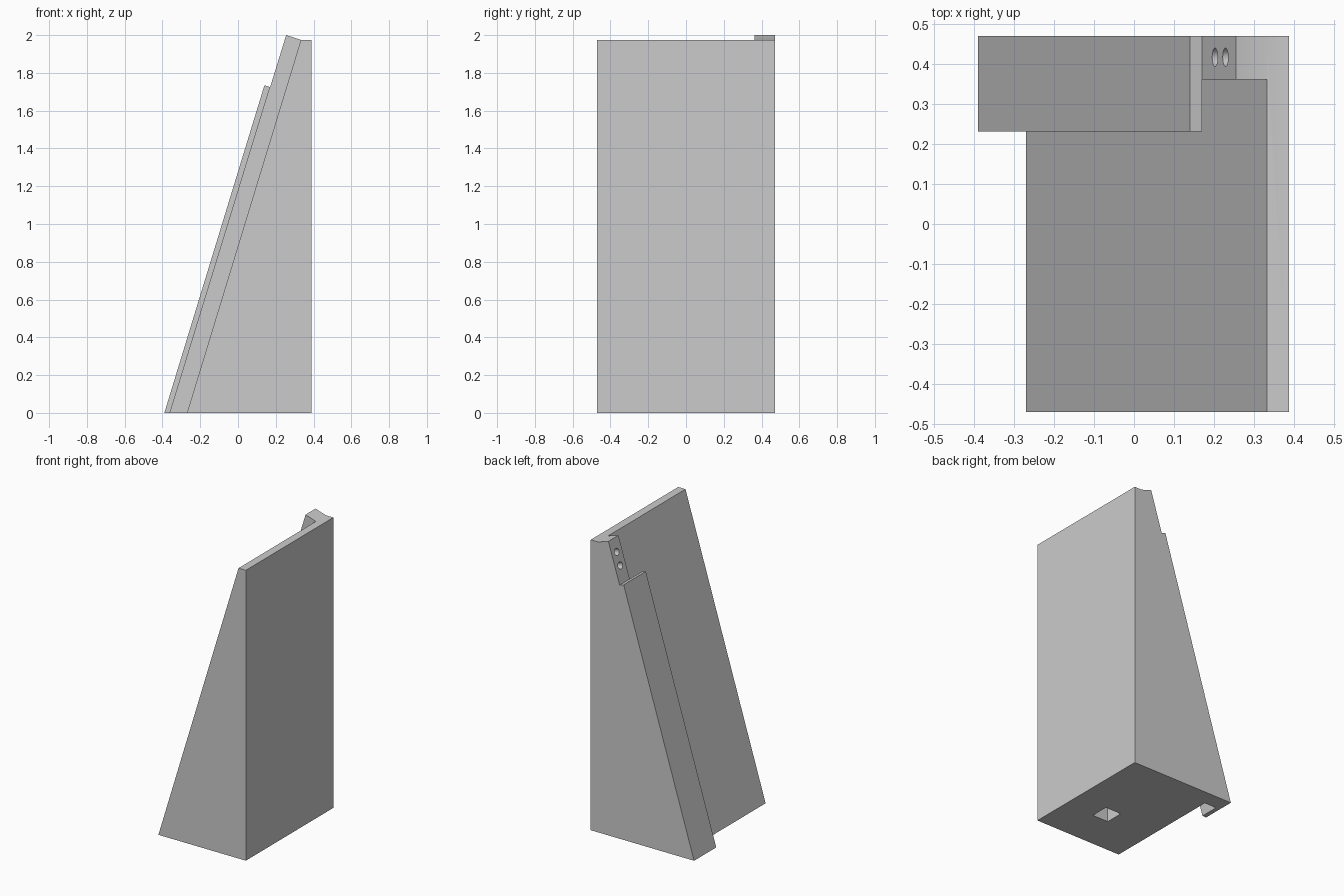
import bpy
import bmesh
from math import pi
from mathutils import Vector, Matrix

cube = bpy.data.objects.get("Cube")
if cube:
    bpy.data.objects.remove(cube, do_unlink=True)

grey = bpy.data.materials.new("plain grey")
grey.use_nodes = True
colour = (0.6, 0.6, 0.6, 1)
grey.diffuse_color = colour
grey.node_tree.nodes["Principled BSDF"].inputs["Base Color"].default_value = colour


def finish(name, bm):
    """Turn a bmesh into a linked object."""
    bmesh.ops.recalc_face_normals(bm, faces=bm.faces)
    mesh = bpy.data.meshes.new(name)
    bm.to_mesh(mesh)
    bm.free()
    mesh.materials.append(grey)
    obj = bpy.data.objects.new(name, mesh)
    bpy.context.collection.objects.link(obj)
    return obj


def prism(name, profile, y0, y1):
    """Extrude an x-z profile from y0 to y1."""
    bm = bmesh.new()
    face = bm.faces.new([bm.verts.new((x, y0, z)) for x, z in profile])
    new = bmesh.ops.extrude_face_region(bm, geom=[face])["geom"]
    bmesh.ops.translate(bm, vec=(0, y1 - y0, 0),
                        verts=[v for v in new if isinstance(v, bmesh.types.BMVert)])
    return finish(name, bm)


def cut(target, cutter):
    """Subtract the cutter and discard it."""
    cutter.hide_render = True
    mod = target.modifiers.new("cut", "BOOLEAN")
    mod.operation = "DIFFERENCE"
    mod.solver = "EXACT"
    mod.object = cutter
    graph = bpy.context.evaluated_depsgraph_get()
    graph.update()
    result = bpy.data.meshes.new_from_object(target.evaluated_get(graph))
    target.modifiers.clear()
    target.data = result
    bpy.data.objects.remove(cutter, do_unlink=True)


top = 1.975
half = 0.47
slope = (0.333 + 0.27) / top


def main_x(z):
    return -0.27 + slope * z


def rail_x(z):
    return -0.36 + z * 0.53 / 1.725


# Wedge with the rail and its outer lip, as one full-depth block
wedge = prism("wedge_body", [
    (0.388, 0), (0.388, top), (0.333, top), (0.255, 2.0),
    (rail_x(1.725), 1.725), (0.14, 1.735), (-0.39, 0)], -half, half)

# Clear the sloped face in front of the rail lip
cut(wedge, prism("slope_cutter", [
    (main_x(-0.3), -0.3), (main_x(2.3), 2.3), (-1, 2.3), (-1, -0.3)], -1, 0.232))

# Open the groove between the slope and the lip
cut(wedge, prism("groove_cutter", [
    (main_x(-0.3), -0.3), (main_x(2.3), 2.3), (0.1, 2.3),
    (rail_x(1.725), 1.725), (rail_x(-0.3), -0.3)], -0.8, 0.362))

# Square socket in the underside
cut(wedge, prism("socket_cutter", [
    (0.045, -0.1), (0.165, -0.1), (0.165, 0.4), (0.045, 0.4)], -0.2, -0.075))

# Two round screw holes near the top of the rail
normal = Vector((-1, 0, slope)).normalized()
for z in (1.83, 1.915):
    bm = bmesh.new()
    bmesh.ops.create_cone(bm, cap_ends=True, segments=32, radius1=0.023,
                          radius2=0.023, depth=0.2)
    turn = normal.to_track_quat("Z", "Y").to_matrix().to_4x4()
    bm.transform(Matrix.Translation((rail_x(z), 0.417, z)) @ turn)
    cut(wedge, finish("screw_hole_cutter", bm))

# Flat faces with crisp edges, smooth only inside the round holes
bpy.ops.object.select_all(action="DESELECT")
wedge.select_set(True)
bpy.context.view_layer.objects.active = wedge
bpy.ops.object.shade_smooth_by_angle(angle=pi / 6)
